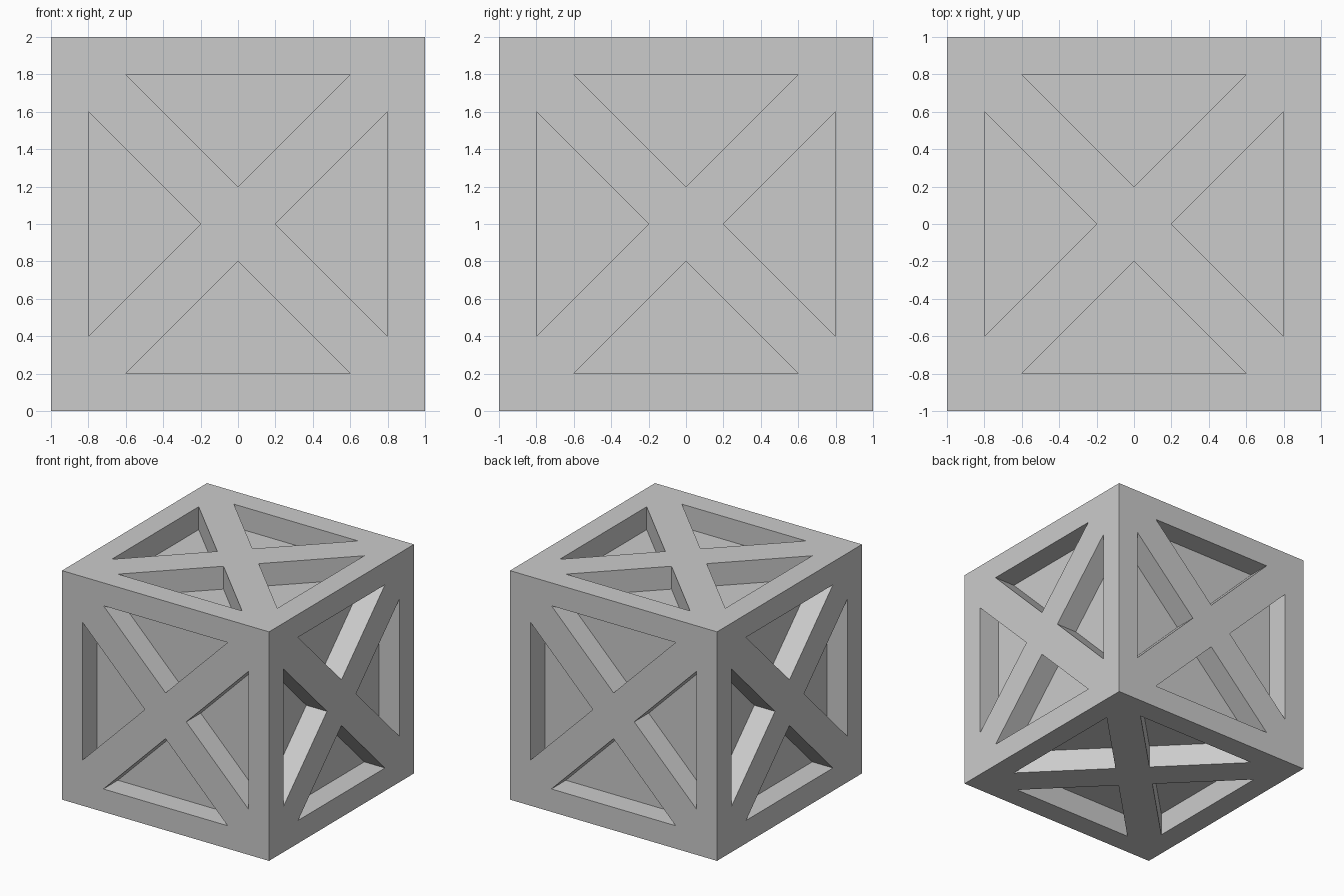
import bpy, bmesh
from math import radians
from mathutils import Matrix, Vector

if "Cube" in bpy.data.objects:
    bpy.data.objects.remove(bpy.data.objects["Cube"])

HALF, DEPTH = 1.0, 0.2          # half crate size, recess depth
A, B, P = (-0.6, -0.8), (0.6, -0.8), (0.0, -0.2)   # recess triangle beside one rim

bm = bmesh.new()
UP = Matrix.Translation((0, 0, HALF))


def add_panel(rot):
    """One crate side: rim, crossed braces and four sunken triangles."""
    def face(pts):
        bm.faces.new([bm.verts.new(UP @ rot @ p) for p in pts])

    def at(p, k, z=HALF):
        return Matrix.Rotation(radians(90 * k), 3, 'Z') @ Vector((p[0], p[1], z))

    for k in range(4):
        c0, c1 = at((-1, -1), k), at((1, -1), k)
        a, b, p = at(A, k), at(B, k), at(P, k)
        a_next, p_next = at(A, k + 1), at(P, k + 1)
        # Rim and brace arm
        face([c0, c1, b, a])
        face([c1, a_next, b])
        face([b, a_next, p_next, p])
        # Sunken floor and walls
        top = [a, b, p]
        low = [at(q, k, HALF - DEPTH) for q in (A, B, P)]
        face(low)
        for i in range(3):
            j = (i + 1) % 3
            face([top[i], top[j], low[j], low[i]])
    # Centre of the cross
    face([at(P, k) for k in range(4)])


# Top, bottom and the four sides
for angle in (0, 180):
    add_panel(Matrix.Rotation(radians(angle), 4, 'X'))
for k in range(4):
    add_panel(Matrix.Rotation(radians(90 * k), 4, 'Z') @ Matrix.Rotation(radians(90), 4, 'X'))

bmesh.ops.remove_doubles(bm, verts=bm.verts[:], dist=0.0005)
mesh = bpy.data.meshes.new("crate")
bm.to_mesh(mesh)
bm.free()
crate = bpy.data.objects.new("crate", mesh)
bpy.context.collection.objects.link(crate)
